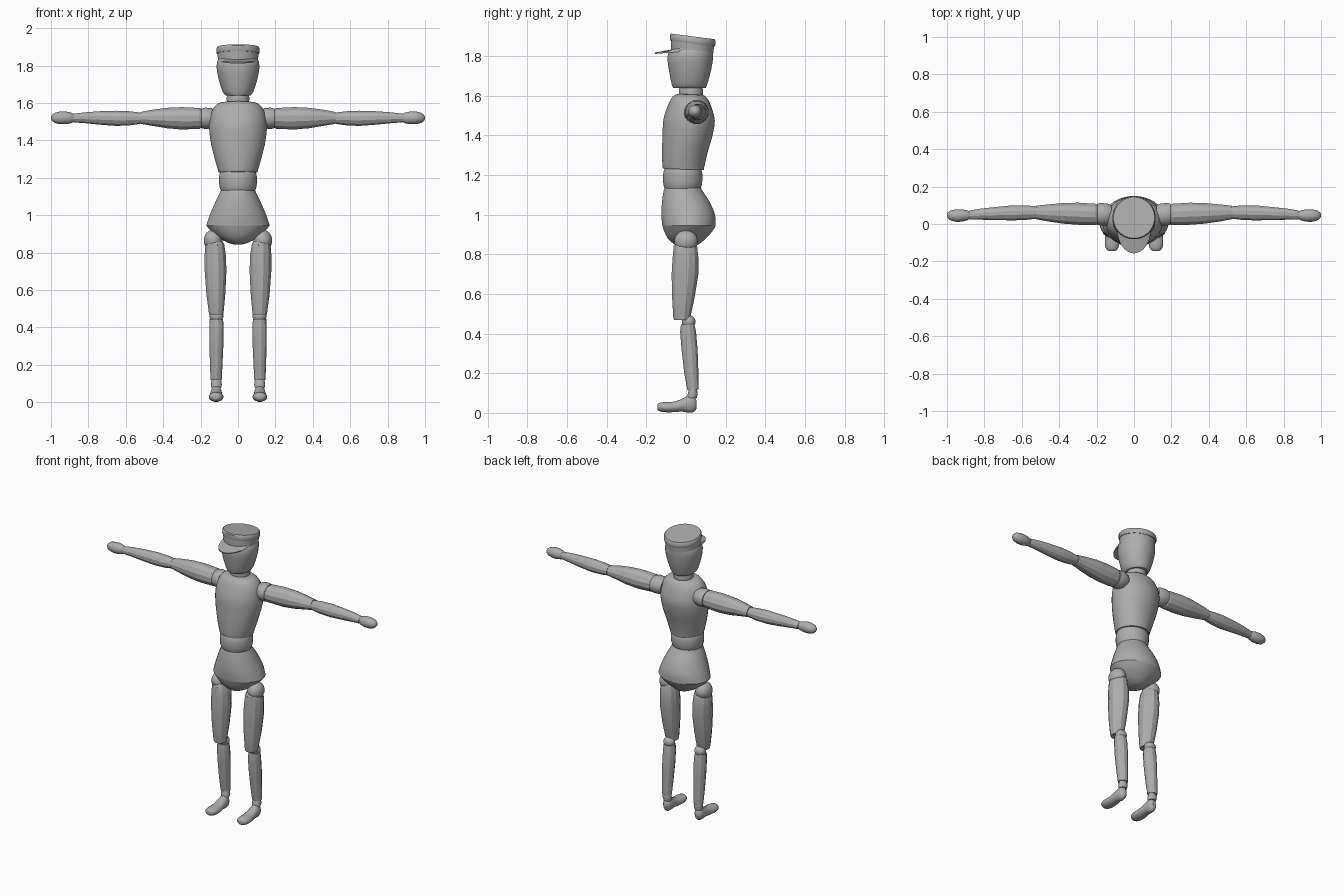
import bpy, bmesh, math

grey = bpy.data.materials.new("plain grey")
grey.diffuse_color = (0.42, 0.42, 0.42, 1)


def finish(name, bm, angle):
    bmesh.ops.recalc_face_normals(bm, faces=bm.faces)
    me = bpy.data.meshes.new(name)
    bm.to_mesh(me)
    bm.free()
    ob = bpy.data.objects.new(name, me)
    bpy.context.collection.objects.link(ob)
    me.materials.append(grey)
    bpy.ops.object.select_all(action='DESELECT')
    ob.select_set(True)
    bpy.context.view_layer.objects.active = ob
    bpy.ops.object.shade_smooth_by_angle(angle=math.radians(angle))
    return ob


def refine(rings, steps):
    """Catmull-Rom interpolation between rings."""
    out = []
    for i in range(len(rings) - 1):
        p0, p1 = rings[max(i - 1, 0)], rings[i]
        p2, p3 = rings[i + 1], rings[min(i + 2, len(rings) - 1)]
        for k in range(steps):
            t = k / steps
            out.append([b + 0.5 * t * (c - a + t * (2*a - 5*b + 4*c - d + t * (3*(b - c) + d - a)))
                        for a, b, c, d in zip(p0, p1, p2, p3)])
    return out + [rings[-1]]


def loft(name, axis, rings, n=32, steps=1, slope=0.0, side=1, angle=35):
    """Rings are (position, u0, u1, v0, v1): ellipse extents across the axis."""
    bm = bmesh.new()
    loops = []
    for t, u0, u1, v0, v1 in refine(rings, steps):
        loop = []
        for k in range(n):
            a = math.tau * (k + 0.5) / n
            u = (u0 + u1) / 2 + (u1 - u0) / 2 * math.cos(a)
            v = (v0 + v1) / 2 + (v1 - v0) / 2 * math.sin(a)
            x, y, z = {'x': (t, u, v), 'y': (u, t, v), 'z': (u, v, t + slope * v)}[axis]
            loop.append(bm.verts.new((x * side, y, z)))
        loops.append(loop)
    for a, b in zip(loops, loops[1:]):
        for k in range(n):
            bm.faces.new((a[k], a[(k + 1) % n], b[(k + 1) % n], b[k]))
    bm.faces.new(loops[0])
    bm.faces.new(loops[-1])
    return finish(name, bm, angle)


def body(name, rings, **kw):
    """Central part: rings are (z, half width, front y, back y)."""
    return loft(name, 'z', [(z, -w, w, a, b) for z, w, a, b in rings], **kw)


def ball(name, centre, radii):
    bm = bmesh.new()
    bmesh.ops.create_uvsphere(bm, u_segments=20, v_segments=12, radius=1)
    for v in bm.verts:
        v.co = [c + r * p for c, r, p in zip(centre, radii, v.co)]
    return finish(name, bm, 40)


# Head and neck
body("head", [(1.64, .066, -.065, .10), (1.66, .082, -.073, .108), (1.72, .102, -.085, .125),
              (1.78, .114, -.094, .136), (1.815, .113, -.09, .138), (1.83, .108, -.08, .135)], steps=3)
body("neck", [(1.58, .056, -.03, .08), (1.60, .06, -.035, .085), (1.63, .061, -.036, .086),
              (1.65, .056, -.03, .08)])

# Cap: band, overhanging crown and peak
body("cap_band", [(1.817, .107, -.075, .137), (1.872, .110, -.077, .143)], slope=-.1)
body("cap_crown", [(1.868, .113, -.08, .146), (1.875, .116, -.082, .149), (1.897, .115, -.081, .149),
                   (1.904, .110, -.076, .144)], slope=-.13)
bm = bmesh.new()
rows = []
for k in range(17):
    a = math.pi * k / 16
    c, s = math.cos(a), math.sin(a)
    row = []
    for w, y0, d, z in ((.10, .015, .09, 1.826), (.092, -.02, .137, 1.811)):
        for thick in (0, .007):
            row.append(bm.verts.new((w * c, y0 - d * s, z + thick + .012 * (1 - s))))
    rows.append([row[i] for i in (0, 1, 3, 2)])
for a, b in zip(rows, rows[1:]):
    for i in range(4):
        bm.faces.new((a[i], a[(i + 1) % 4], b[(i + 1) % 4], b[i]))
bm.faces.new(rows[0])
bm.faces.new(rows[-1])
finish("cap_peak", bm, 40)

# Trunk
body("chest", [(1.228, .104, -.117, .09), (1.25, .110, -.12, .094), (1.32, .130, -.121, .11),
               (1.40, .148, -.119, .133), (1.48, .155, -.114, .146), (1.55, .143, -.091, .128),
               (1.585, .122, -.073, .112), (1.603, .095, -.055, .095), (1.608, .06, -.035, .08)],
     steps=3, slope=-.04)
body("waist", [(1.125, .088, -.105, .07), (1.15, .099, -.114, .08), (1.19, .102, -.117, .084),
               (1.22, .099, -.113, .08), (1.24, .09, -.105, .07)], steps=2)
body("pelvis", [(.843, .02, -.03, .04), (.853, .055, -.062, .068), (.88, .105, -.092, .10),
                (.915, .145, -.11, .133), (.945, .170, -.12, .15)], steps=2)
body("hips", [(.945, .170, -.12, .15), (1.0, .152, -.125, .147), (1.07, .122, -.121, .117),
              (1.12, .098, -.113, .084), (1.138, .090, -.107, .075)], steps=3)

for side, tag in ((1, "left"), (-1, "right")):
    limb = dict(n=12, side=side, angle=25)
    # Arm
    loft(tag + "_shoulder", 'x', [(.12, .0, .10, 1.475, 1.56), (.14, -.008, .11, 1.463, 1.573),
                                  (.175, -.01, .113, 1.46, 1.576), (.195, -.005, .11, 1.465, 1.57)],
         n=20, side=side)
    loft(tag + "_upper_arm", 'x', [(.19, .0, .10, 1.468, 1.565), (.205, -.008, .11, 1.46, 1.575),
                                   (.30, -.006, .116, 1.456, 1.58), (.38, .0, .114, 1.463, 1.576),
                                   (.46, .012, .106, 1.477, 1.565), (.52, .024, .10, 1.487, 1.553)], **limb)
    ball(tag + "_elbow", (side * .52, .06, 1.52), (.025, .033, .028))
    loft(tag + "_forearm", 'x', [(.525, .027, .096, 1.487, 1.55), (.58, .02, .101, 1.479, 1.557),
                                 (.65, .018, .101, 1.476, 1.56), (.74, .02, .092, 1.483, 1.557),
                                 (.82, .022, .083, 1.491, 1.551), (.88, .023, .073, 1.496, 1.543)], **limb)
    loft(tag + "_hand", 'x', [(.875, .03, .065, 1.50, 1.54), (.89, .02, .073, 1.492, 1.548),
                              (.92, .012, .079, 1.486, 1.555), (.95, .011, .079, 1.486, 1.555),
                              (.98, .018, .073, 1.493, 1.548), (.995, .03, .062, 1.505, 1.536),
                              (1.0, .04, .052, 1.515, 1.526)], n=20, side=side)
    # Leg
    ball(tag + "_hip_joint", (side * .133, 0, .865), (.05, .06, .057))
    loft(tag + "_thigh", 'z', [(.468, .077, .155, -.062, .018), (.485, .075, .158, -.066, .024),
                               (.58, .066, .171, -.072, .045), (.70, .060, .180, -.075, .065),
                               (.78, .062, .181, -.07, .065), (.845, .072, .176, -.064, .058),
                               (.86, .08, .168, -.055, .05)], **limb)
    ball(tag + "_knee", (side * .115, .014, .46), (.037, .034, .033))
    loft(tag + "_shin", 'z', [(.118, .086, .148, .005, .064), (.20, .082, .151, -.01, .064),
                              (.32, .076, .155, -.024, .06), (.41, .075, .155, -.031, .052),
                              (.445, .079, .153, -.027, .044)], **limb)
    loft(tag + "_ankle", 'z', [(.075, .09, .142, .005, .055), (.095, .086, .146, .008, .06),
                               (.122, .09, .142, .015, .055)], n=16, side=side)
    loft(tag + "_foot", 'y', [(-.145, .105, .13, .02, .042), (-.138, .09, .146, .01, .05),
                              (-.11, .078, .157, .003, .055), (-.06, .079, .155, .003, .057),
                              (-.02, .084, .15, .006, .072), (.015, .086, .147, 0, .09),
                              (.04, .092, .142, .004, .085), (.053, .105, .128, .022, .062)],
         n=16, side=side, steps=2)
